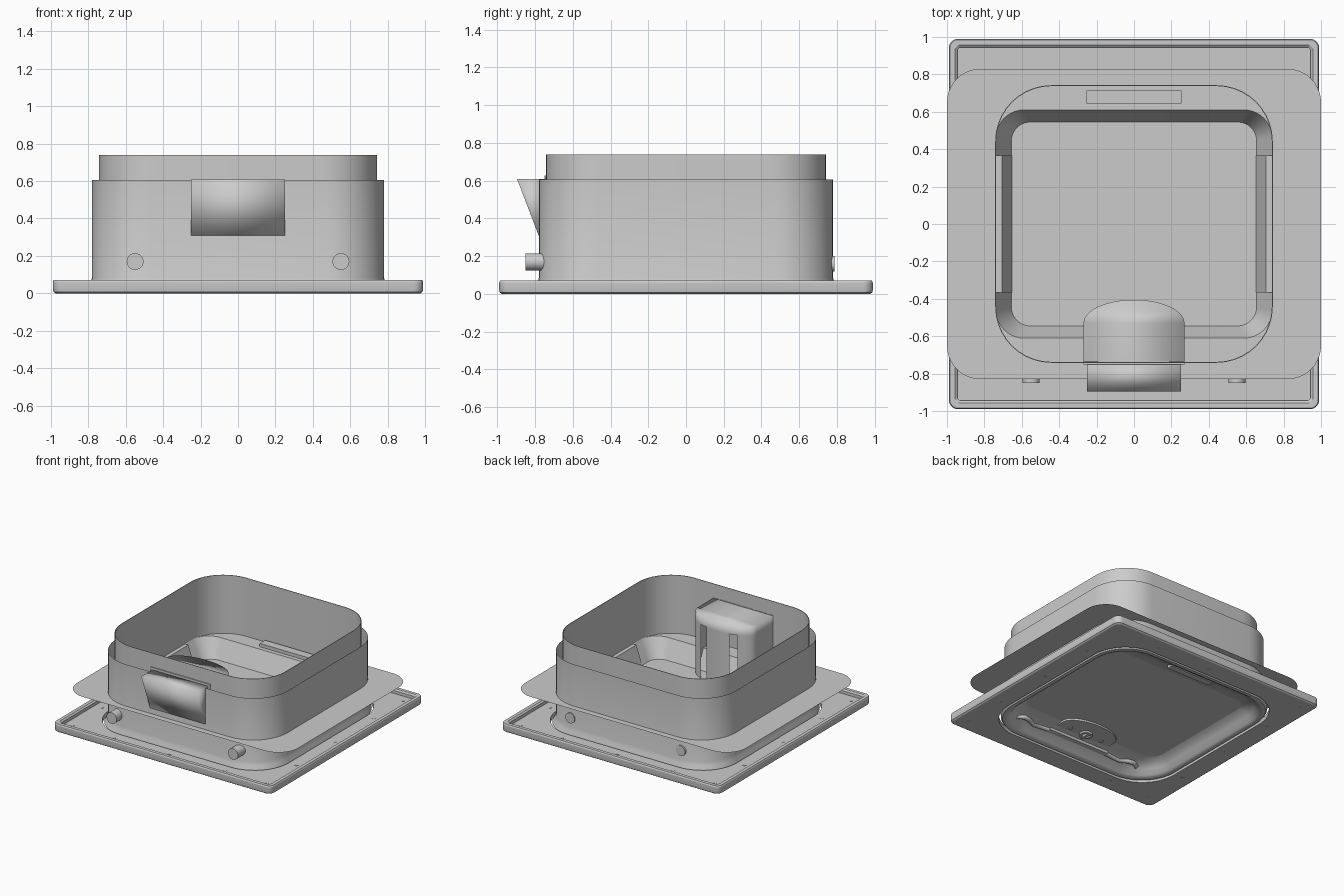
import bpy, bmesh, math

if "Cube" in bpy.data.objects:
    bpy.data.objects.remove(bpy.data.objects["Cube"])

grey = bpy.data.materials.new("light grey plastic")
grey.diffuse_color = (0.6, 0.6, 0.6, 1)
grey.use_nodes = True
grey.node_tree.nodes["Principled BSDF"].inputs["Base Color"].default_value = grey.diffuse_color
N = 10          # segments per rounded corner
FLAP = 0.095    # underside height of the flap


def finish(name, bm, angle=35):
    bmesh.ops.remove_doubles(bm, verts=bm.verts, dist=1e-5)
    bmesh.ops.recalc_face_normals(bm, faces=bm.faces)
    me = bpy.data.meshes.new(name)
    bm.to_mesh(me)
    bm.free()
    me.materials.append(grey)
    ob = bpy.data.objects.new(name, me)
    bpy.context.collection.objects.link(ob)
    bpy.ops.object.select_all(action='DESELECT')
    ob.select_set(True)
    bpy.context.view_layer.objects.active = ob
    bpy.ops.object.shade_smooth_by_angle(angle=math.radians(angle))
    return ob


def rounded(hx, hy, r, z):
    """Rounded rectangle as a ring of points."""
    pts = []
    for q, (sx, sy) in enumerate([(1, 1), (-1, 1), (-1, -1), (1, -1)]):
        for i in range(N + 1):
            a = math.pi / 2 * (q + i / N)
            pts.append((sx * (hx - r) + r * math.cos(a),
                        sy * (hy - r) + r * math.sin(a), z))
    return pts


def loft(name, rings, cap_start=False, cap_end=False, closed=False, angle=35):
    bm = bmesh.new()
    rows = [[bm.verts.new(p) for p in rounded(*r)] for r in rings]
    if closed:
        rows.append(rows[0])
    for a, b in zip(rows, rows[1:]):
        for i in range(len(a)):
            j = (i + 1) % len(a)
            bm.faces.new((a[i], a[j], b[j], b[i]))
    if cap_start:
        bm.faces.new(rows[0])
    if cap_end:
        bm.faces.new(rows[-1])
    return finish(name, bm, angle)


def prism(name, pts, vec, angle=35):
    """Extrude a flat polygon of 3D points along a vector."""
    bm = bmesh.new()
    f = bm.faces.new([bm.verts.new(p) for p in pts])
    ext = bmesh.ops.extrude_face_region(bm, geom=[f], use_keep_orig=True)
    vs = [g for g in ext['geom'] if isinstance(g, bmesh.types.BMVert)]
    bmesh.ops.translate(bm, verts=vs, vec=vec)
    return finish(name, bm, angle)


def box(name, x, y0, y1, z0, z1):
    return prism(name, [(-x, y0, z0), (x, y0, z0), (x, y1, z0), (-x, y1, z0)], (0, 0, z1 - z0))


def disc(c, r, axis='z', n=24):
    x, y, z = c
    out = []
    for i in range(n):
        u, v = r * math.cos(2 * math.pi * i / n), r * math.sin(2 * math.pi * i / n)
        out.append((x + u, y + v, z) if axis == 'z' else (x + u, y, z + v))
    return out


# Square mounting frame: shallow tray with raised rim
loft("mounting_frame", [
    (.81, .81, .31, 0), (.975, .975, .04, 0), (.987, .987, .05, .008),
    (.99, .99, .05, .02), (.99, .99, .05, .06), (.985, .985, .045, .07),
    (.957, .957, .03, .07), (.945, .945, .025, .06), (.945, .945, .025, .035),
    (.81, .81, .31, .035)], closed=True, angle=20)

# Lower sleeve with a slight flare at the foot, and telescoping upper sleeve
loft("lower_sleeve", [(.80, .80, .31, .02), (.787, .787, .31, .06), (.78, .78, .31, .085),
                      (.78, .78, .31, .605)])
loft("upper_sleeve", [(.742, .742, .30, .263), (.742, .742, .30, .74),
                      (.737, .737, .295, .74), (.737, .737, .295, .263)])

# Thin sheet through the tunnel, with funnel down to the flap
loft("thin_collar_sheet", [(1.0, .83, .18, .263), (.738, .61, .15, .263),
                           (.655, .545, .10, FLAP + .015)], angle=20)

# Side ledges narrowing the funnel
for s in (-1, 1):
    prism("funnel_side_ledge", [(s * .738, -.365, .264), (s * .705, -.365, .264),
                                (s * .652, -.365, FLAP + .015),
                                (s * .738, -.365, FLAP + .015)], (0, .73, 0))

# Underside bowl leading from the frame hole up to the flap
loft("lower_bowl", [(.80, .80, .31, .02), (.79, .79, .31, .002), (.765, .765, .30, 0),
                    (.745, .745, .29, .012), (.72, .70, .25, .05),
                    (.685, .62, .16, .08), (.65, .54, .10, FLAP)])

# Flap panel
loft("flap_panel", [(.66, .55, .10, FLAP), (.66, .55, .10, FLAP + .015)],
     cap_start=True, cap_end=True)

# Slot bar on the back of the sheet, and its match underneath
box("back_slot_bar", .255, .645, .715, .262, .29)
box("back_catch", .2, .63, .68, .05, .09)


# Lock housing: D-shaped tower with two vertical slots and a cap
def d_shape(z, w=.27, back=-.745, n=24):
    arc = [(w * math.cos(math.pi * i / n), -.53 + .125 * math.sin(math.pi * i / n), z)
           for i in range(n + 1)]
    return [(w, back, z)] + arc + [(-w, back, z)]


bm = bmesh.new()
rows = [[bm.verts.new(p) for p in d_shape(z)] for z in (FLAP + .015, .55, .622)]
for k in range(2):
    for i in range(len(rows[0]) - 1):
        if k == 0 and i - 1 in (7, 8, 15, 16):
            continue  # open slot
        bm.faces.new((rows[k][i], rows[k][i + 1], rows[k + 1][i + 1], rows[k + 1][i]))
bm.faces.new(rows[2])
finish("lock_housing", bm, 120)
box("housing_flange", .27, -.75, -.735, .607, .627)

# Front scoop: softly shaded wedge outside the tunnel
prism("front_scoop", [(-.25, -.895, .608), (-.25, -.775, .295),
                      (-.25, -.745, .295), (-.25, -.745, .608)], (.5, 0, 0), 180)

# Pegs: long at the front, short at the back
for s in (-1, 1):
    prism("front_peg", disc((s * .55, -.85, .17), .045, 'y'), (0, .1, 0))
    prism("back_peg", disc((s * .5, .788, .16), .042, 'y'), (0, -.03, 0))

# Lock plate, knob and hooked arms on the underside
prism("lock_plate", d_shape(FLAP - .015, .25, -.6), (0, 0, .02))
box("lock_rail", .28, -.68, -.64, FLAP - .045, FLAP)
loft("lock_knob", [(.05, .05, .05, FLAP - .03), (.05, .05, .05, FLAP), (.032, .032, .032, FLAP),
                   (.032, .032, .032, FLAP - .03)], closed=True).location.y = -.56
box("lock_key_bar", .012, -.61, -.51, FLAP - .035, FLAP)
for s in (-1, 1):
    prism("lock_screw", disc((s * .15, -.56, FLAP - .022), .018), (0, 0, .01))
    cu = bpy.data.curves.new("lock_arm", 'CURVE')
    cu.dimensions = '3D'
    cu.bevel_depth = .018
    sp = cu.splines.new('POLY')
    path = [(.20, -.66), (.32, -.67), (.42, -.68), (.48, -.65), (.53, -.64),
            (.575, -.66), (.585, -.69), (.56, -.705)]
    sp.points.add(len(path) - 1)
    for p, (x, y) in zip(sp.points, path):
        p.co = (s * x, y, FLAP - .03, 1)
    cu.materials.append(grey)
    bpy.context.collection.objects.link(bpy.data.objects.new("lock_arm", cu))

# Small screws around the frame
for k in range(4):
    c, s = round(math.cos(k * math.pi / 2)), round(math.sin(k * math.pi / 2))
    for t in (-.88, -.5, 0, .5):
        prism("frame_screw", disc((c * .88 - s * t, s * .88 + c * t, -.001), .014, n=12),
              (0, 0, .038))
